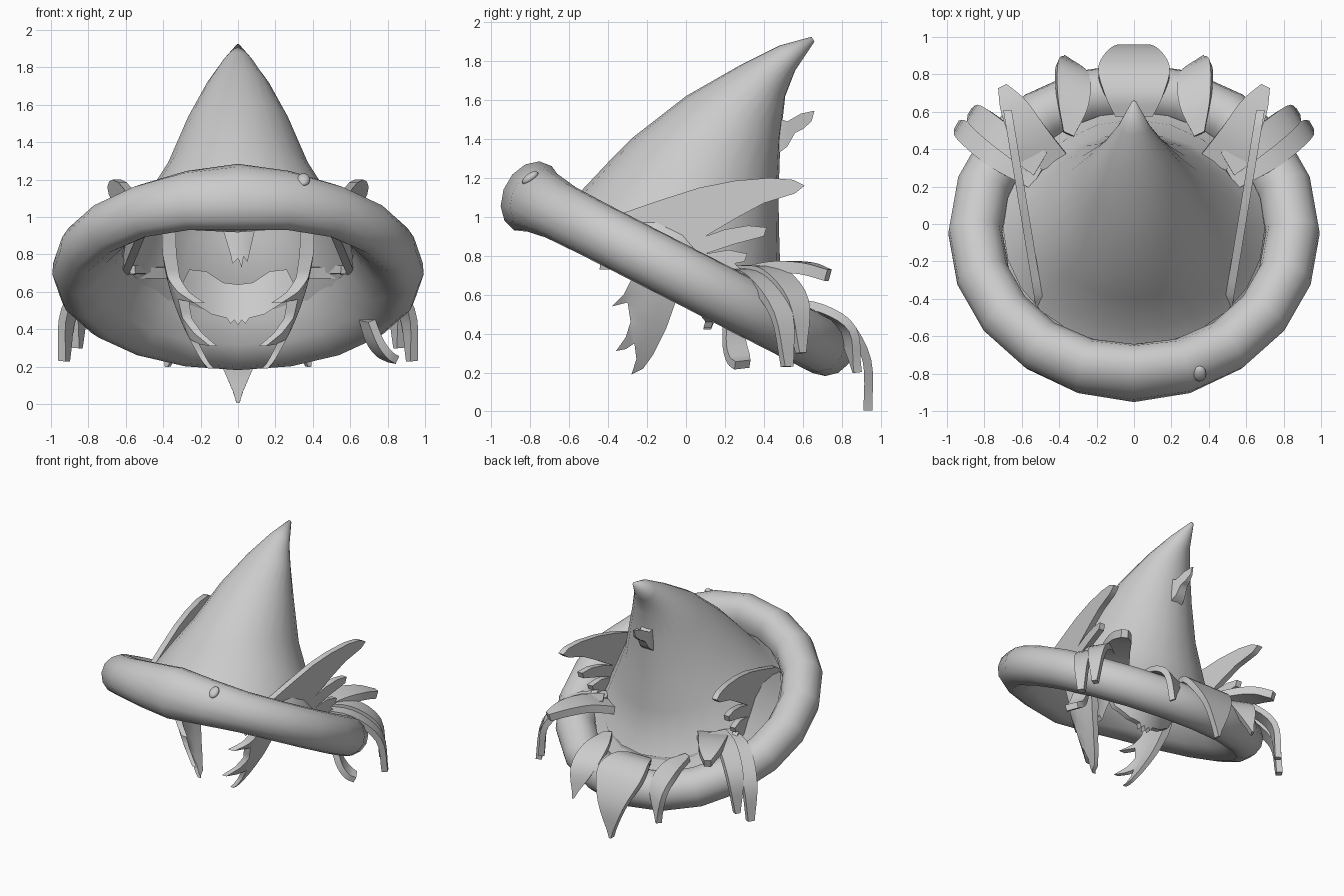
import bpy, bmesh, math
from mathutils import Vector

cube = bpy.data.objects.get("Cube")
if cube:
    bpy.data.objects.remove(cube, do_unlink=True)

grey = bpy.data.materials.new("plain grey")
grey.use_nodes = True
grey.diffuse_color = (0.6, 0.6, 0.6, 1)
grey.node_tree.nodes["Principled BSDF"].inputs["Base Color"].default_value = (0.6, 0.6, 0.6, 1)


def finish(bm, name, angle=40):
    bmesh.ops.recalc_face_normals(bm, faces=bm.faces)
    mesh = bpy.data.meshes.new(name)
    bm.to_mesh(mesh)
    bm.free()
    mesh.materials.append(grey)
    obj = bpy.data.objects.new(name, mesh)
    bpy.context.collection.objects.link(obj)
    bpy.ops.object.select_all(action='DESELECT')
    obj.select_set(True)
    bpy.context.view_layer.objects.active = obj
    bpy.ops.object.shade_smooth_by_angle(angle=math.radians(angle))


def skin(bm, rings, caps=False):
    """Bridge successive closed rings of points with quads."""
    rows = [[bm.verts.new(p) for p in ring] for ring in rings]
    for a, b in zip(rows, rows[1:]):
        for i in range(len(a)):
            j = (i + 1) % len(a)
            bm.faces.new((a[i], a[j], b[j], b[i]))
    if caps:
        bm.faces.new(rows[0])
        bm.faces.new(rows[-1])


def smooth_path(points, steps=4):
    """Catmull-Rom resampling of a list of tuples."""
    p = [Vector(q) for q in points]
    p = [2 * p[0] - p[1]] + p + [2 * p[-1] - p[-2]]
    out = []
    for a, b, c, d in zip(p, p[1:], p[2:], p[3:]):
        for k in range(steps):
            t = k / steps
            out.append(0.5 * (2 * b + (c - a) * t + (2 * a - 5 * b + 4 * c - d) * t * t
                              + (3 * b - a - 3 * c + d) * t ** 3))
    return out + [p[-2]]


def leaf(name, points, widths, across, thick=0.045, side=1):
    """Curved tapering strip following a path."""
    across = Vector(across).normalized()
    path = smooth_path(points)
    size = [v.x for v in smooth_path([(w, 0, 0) for w in widths])]
    rings = []
    for i, p in enumerate(path):
        along = path[min(i + 1, len(path) - 1)] - path[max(i - 1, 0)]
        n = along.cross(across).normalized() * thick / 2
        w = across * max(size[i], 0.008)
        rings.append([p + w + n, p - w + n, p - w - n, p + w - n])
    rings = [[Vector((side * q.x, q.y, q.z)) for q in r] for r in rings]
    bm = bmesh.new()
    skin(bm, rings, caps=True)
    finish(bm, name)


def plate(name, outline, thick, place):
    """Cut-out slab, subdivided and then bent into space by place(a, b, offset)."""
    bm = bmesh.new()
    rows = [[bm.verts.new((a, b, s * thick / 2)) for a, b in outline] for s in (-1, 1)]
    for row in rows:
        bm.faces.new(row)
    for i in range(len(outline)):
        j = (i + 1) % len(outline)
        bm.faces.new((rows[0][i], rows[0][j], rows[1][j], rows[1][i]))
    bmesh.ops.triangulate(bm, faces=bm.faces[:])
    bmesh.ops.subdivide_edges(bm, edges=bm.edges[:], cuts=2, use_grid_fill=True)
    for v in bm.verts:
        v.co = place(*v.co)
    finish(bm, name, 40)


# Tilted brim: a rolled edge swollen at the front, hollow beneath
centre = Vector((0, -0.04, 0.715))
back = Vector((0, 0.89, -0.455))
normal = Vector((0, 0.455, 0.89))


def brim_point(a, radius, height):
    return centre + (Vector((math.cos(a), 0, 0)) + back * math.sin(a)) * radius + normal * height


turns = [math.tau * k / 20 for k in range(20)]
swell = [math.exp(-(math.cos(a) / 0.38) ** 2) * (math.sin(a) < 0) for a in turns]
rings = []
for degrees in range(180, -91, -27):
    t = math.radians(degrees)
    rings.append([brim_point(a, 0.85 + 0.145 * math.cos(t), (0.147 + 0.045 * s) * math.sin(t))
                  for a, s in zip(turns, swell)])
for radius, height in [(0.74, -0.07), (0.66, 0.03), (0.62, 0.1)]:
    rings.append([brim_point(a, radius, height - 0.08 * s * (radius > 0.7)) for a, s in zip(turns, swell)])
bm = bmesh.new()
skin(bm, rings)
finish(bm, "brim", 80)

# Swept-back crown: front y, z, back y, z, half width
crown = [(-0.65, 1.06, 0.6, 0.42, 0.70), (-0.56, 1.11, 0.49, 0.62, 0.62),
         (-0.40, 1.28, 0.48, 0.85, 0.50), (-0.27, 1.41, 0.475, 1.1, 0.385),
         (0, 1.62, 0.485, 1.4, 0.275), (0.28, 1.78, 0.51, 1.62, 0.17),
         (0.48, 1.88, 0.56, 1.75, 0.085), (0.645, 1.925, 0.66, 1.90, 0.012)]
rings = []
for fy, fz, by, bz, w in crown:
    f, b = Vector((0, fy, fz)), Vector((0, by, bz))
    rings.append([(f + b) / 2 + (b - f) / 2 * math.sin(t) + Vector((w * math.cos(t), 0, 0))
                  for t in [math.tau * k / 24 for k in range(24)]])
bm = bmesh.new()
skin(bm, rings)
bm.verts.ensure_lookup_table()
bm.faces.new(bm.verts[-24:])
finish(bm, "crown", 80)

# Small tuft behind the crown, thinning to its tip
tuft = [(0.44, 1.52), (0.52, 1.49), (0.59, 1.53), (0.66, 1.545), (0.645, 1.49), (0.6, 1.45),
        (0.56, 1.43), (0.52, 1.36), (0.44, 1.3)]
plate("crown_tuft", tuft, 0.1, lambda y, z, d: (d * min(1, (0.68 - y) * 5), y, z))

# Flattened stud on the brim
bm = bmesh.new()
bmesh.ops.create_uvsphere(bm, u_segments=12, v_segments=8, radius=0.042)
for v in bm.verts:
    v.co = Vector((0.35 + v.co.x * 0.85, -0.8 + v.co.y, 1.20 + v.co.z * 0.65 + v.co.y * 0.5))
finish(bm, "stud", 80)

wing = [(-0.46, 0.94), (-0.38, 1.0), (-0.15, 1.08), (0.07, 1.15), (0.25, 1.185), (0.43, 1.2),
        (0.55, 1.19), (0.61, 1.16), (0.56, 1.12), (0.4, 1.07), (0.27, 1.0), (0.1, 0.9),
        (0.2, 0.935), (0.32, 0.955), (0.415, 0.945), (0.4, 0.9), (0.25, 0.86), (0.1, 0.81),
        (0.22, 0.83), (0.315, 0.81), (0.3, 0.77), (0.15, 0.74), (0.25, 0.76), (0.29, 0.72),
        (0.22, 0.68), (0.05, 0.74), (-0.2, 0.84)]
lock = [(-0.08, 1.0), (-0.02, 0.8), (-0.04, 0.6), (-0.1, 0.43), (-0.17, 0.29), (-0.22, 0.22),
        (-0.28, 0.19), (-0.255, 0.27), (-0.265, 0.35), (-0.31, 0.32), (-0.36, 0.31), (-0.31, 0.38),
        (-0.285, 0.46), (-0.3, 0.56), (-0.38, 0.54), (-0.32, 0.6), (-0.28, 0.68), (-0.29, 0.8), (-0.32, 1.0)]
for s, label in ((1, "left"), (-1, "right")):
    # Feathered wings beside the crown
    plate(label + "_wing", wing, 0.045,
          lambda y, z, d: (s * (0.5 + 0.165 * (y + 0.46) + d), y, z))
    # Side locks curling inward under the brim
    plate(label + "_lock", lock, 0.075,
          lambda y, z, d: (s * (0.37 - 0.43 * max(0, 0.9 - z) ** 2
                                - max(0, -0.27 - y) * max(0, min(1, 4 * (0.8 - z)))
                                + d * min(1, z + 0.2)), y, z))
    # Leaves draped over the rear brim
    leaf(label + "_rear_leaf", [(0.35, 0.48, 0.56), (0.33, 0.66, 0.53), (0.33, 0.82, 0.42), (0.375, 0.88, 0.2)],
         [0.03, 0.09, 0.09, 0], (1, 0.45, 0), side=s)
    leaf(label + "_flat_leaf", [(0.46, 0.31, 0.70), (0.56, 0.47, 0.74), (0.64, 0.62, 0.735), (0.70, 0.73, 0.70)],
         [0.12, 0.1, 0.075, 0.025], (1, -0.5, 0), 0.06, s)
    leaf(label + "_middle_leaf", [(0.5, 0.32, 0.73), (0.68, 0.45, 0.71), (0.83, 0.57, 0.56), (0.86, 0.59, 0.3)],
         [0.07, 0.07, 0.06, 0.02], (-0.5, 0.85, 0), side=s)
    leaf(label + "_outer_leaf", [(0.52, 0.24, 0.72), (0.74, 0.37, 0.68), (0.90, 0.49, 0.5), (0.93, 0.52, 0.23)],
         [0.06, 0.07, 0.055, 0.025], (-0.5, 0.85, 0), side=s)

# Large middle leaf hanging at the back
leaf("back_leaf", [(0, 0.58, 0.5), (0, 0.7, 0.52), (0, 0.83, 0.45), (0, 0.93, 0.26), (0, 0.935, 0.005)],
     [0.1, 0.16, 0.19, 0.11, 0], (1, 0, 0))

# Curled leaf tucked under the left brim
leaf("curled_leaf", [(0.69, 0.24, 0.45), (0.73, 0.25, 0.34), (0.78, 0.27, 0.27), (0.83, 0.29, 0.24)],
     [0.05, 0.06, 0.06, 0.045], (-0.5, 0.85, 0.1))

# Hair seen within the opening
nape = [(0, 0.64), (0.08, 0.65), (0.17, 0.71), (0.26, 0.72), (0.3, 0.64), (0.25, 0.55), (0.14, 0.48), (0.06, 0.46),
        (0.04, 0.43), (0.02, 0.45)]
nape += [(0, 0.42)] + [(-x, z) for x, z in reversed(nape[1:])]
plate("nape_hair", nape, 0.04, lambda x, z, d: (x, 0.2 - 1.5 * x * x - 0.4 * (0.65 - z) + d, z))
fringe = [(-0.12, 1.2), (0.12, 1.2), (0.09, 0.93), (0.06, 0.8), (0.05, 0.76), (0.03, 0.79),
          (0.02, 0.73), (0, 0.78), (-0.03, 0.75), (-0.04, 0.8), (-0.08, 0.93)]
plate("fringe", fringe, 0.05, lambda x, z, d: (x, -0.42 + 0.12 * (z - 0.73) + 3 * x * x + d, z))
